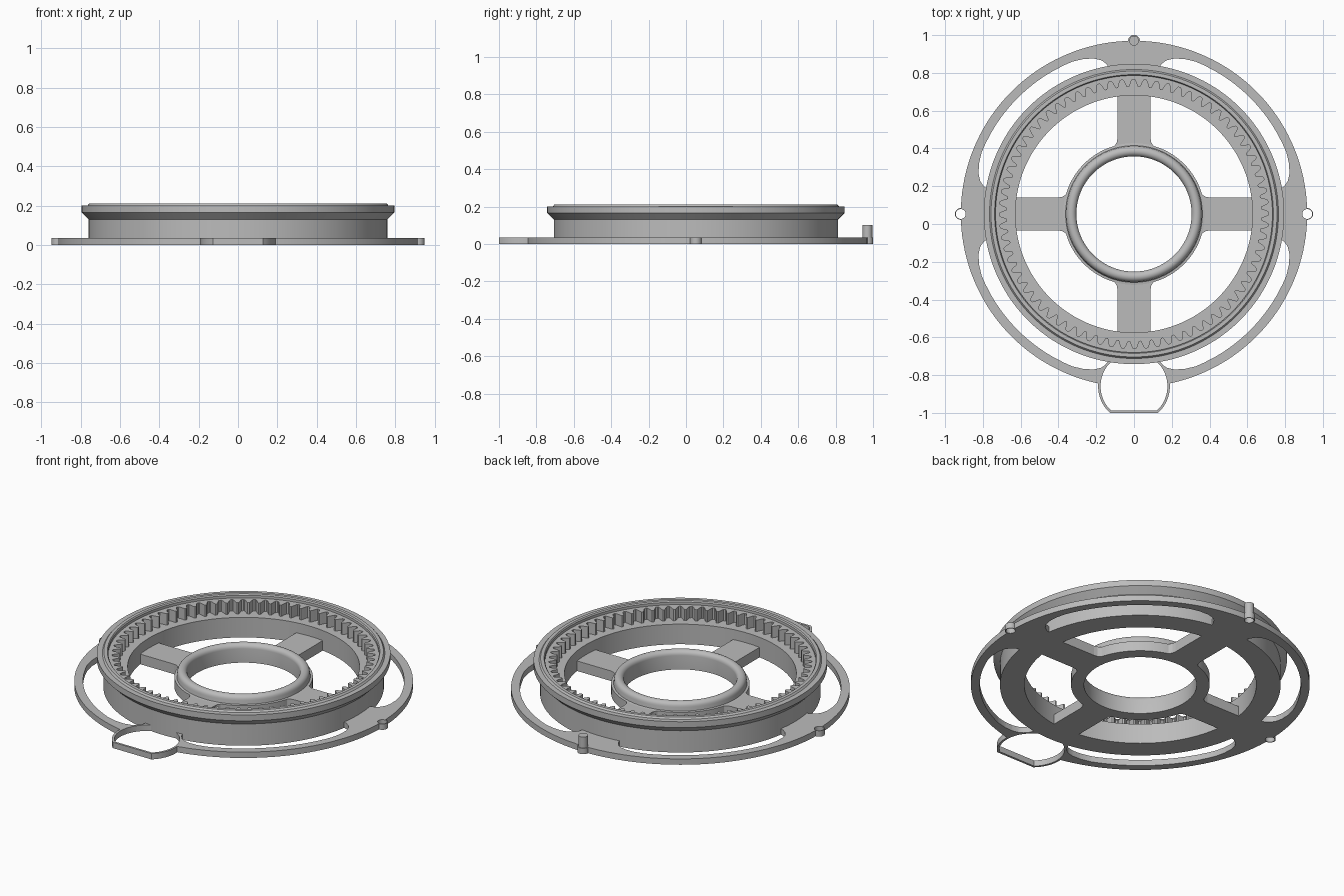
import bpy, bmesh, math
from math import sin, cos, pi, radians

CY = 0.053          # ring centre along y
SEG = 144
TEETH = 72

if "Cube" in bpy.data.objects:
    bpy.data.objects.remove(bpy.data.objects["Cube"], do_unlink=True)

grey = bpy.data.materials.new("plain grey")
grey.use_nodes = True
grey.diffuse_color = (0.5, 0.5, 0.5, 1)
grey.node_tree.nodes["Principled BSDF"].inputs["Base Color"].default_value = (0.5, 0.5, 0.5, 1)


def finish(bm, name):
    bmesh.ops.recalc_face_normals(bm, faces=bm.faces)
    mesh = bpy.data.meshes.new(name)
    bm.to_mesh(mesh)
    bm.free()
    mesh.materials.append(grey)
    obj = bpy.data.objects.new(name, mesh)
    bpy.context.collection.objects.link(obj)
    return obj


def activate(obj):
    bpy.ops.object.select_all(action="DESELECT")
    obj.select_set(True)
    bpy.context.view_layer.objects.active = obj


def smooth(obj):
    activate(obj)
    bpy.ops.object.shade_smooth_by_angle(angle=radians(30))


def sweep(name, sections):
    """Closed loop of equal closed cross-sections."""
    bm = bmesh.new()
    rings = [[bm.verts.new(co) for co in section] for section in sections]
    n = len(rings[0])
    for i, p in enumerate(rings):
        q = rings[(i + 1) % len(rings)]
        for j in range(n):
            k = (j + 1) % n
            bm.faces.new((p[j], q[j], q[k], p[k]))
    return finish(bm, name)


def spin(profile, a):
    return [(r * cos(a), r * sin(a) + CY, z) for r, z in profile]


def lathe(name, profile):
    return sweep(name, [spin(profile, 2 * pi * i / SEG) for i in range(SEG)])


def prism(name, outline, z0, z1):
    """Flat outline raised between two heights."""
    bm = bmesh.new()
    low = [bm.verts.new((x, y, z0)) for x, y in outline]
    high = [bm.verts.new((x, y, z1)) for x, y in outline]
    bm.faces.new(low[::-1])
    bm.faces.new(high)
    for i in range(len(low)):
        k = (i + 1) % len(low)
        bm.faces.new((low[i], low[k], high[k], high[i]))
    return finish(bm, name)


def combine(target, tool, operation):
    mod = target.modifiers.new(operation.lower(), "BOOLEAN")
    mod.operation, mod.solver, mod.object = operation, "EXACT", tool
    activate(target)
    bpy.ops.object.modifier_apply(modifier=mod.name)
    bpy.data.objects.remove(tool, do_unlink=True)


def circle(x, y, r, n=32):
    return [(x + r * cos(2 * pi * i / n), y + r * sin(2 * pi * i / n)) for i in range(n)]


def clipped_circle(r, y_flat):
    """Circle of the front loop, cut off straight at the front."""
    yc = -0.859
    half = math.acos((yc - y_flat) / r)
    return [(r * sin(a), yc - r * cos(a))
            for a in (half + (2 * pi - 2 * half) * i / 56 for i in range(57))]


# Base plate with four curved slots
base = lathe("base_plate", [(0.752, 0), (0.917, 0), (0.917, 0.035), (0.752, 0.035)])
slot_end = [(36, 0.735), (35.5, 0.78), (34.5, 0.81), (33, 0.832), (30.5, 0.85), (27, 0.863), (23, 0.87)]
arc = [(d, 0.87) for d in range(20, -21, -4)]
inner_arc = [(d, 0.735) for d in range(-30, 31, 6)]
slot = slot_end + arc + [(-d, r) for d, r in reversed(slot_end)] + inner_arc
for quarter in range(4):
    mid = 45 + 90 * quarter
    pts = [(r * cos(radians(mid + d)), r * sin(radians(mid + d)) + CY) for d, r in slot]
    combine(base, prism("slot_cutter", pts, -0.1, 0.1), "DIFFERENCE")

# Front loop and three pin lugs
combine(base, prism("front_loop", clipped_circle(0.19, -1.0), 0, 0.035), "UNION")
combine(base, prism("loop_cutter", clipped_circle(0.177, -0.987), -0.1, 0.1), "DIFFERENCE")
for a in (0, pi / 2, pi):
    x, y = 0.917 * cos(a), 0.917 * sin(a) + CY
    combine(base, prism("lug", circle(x, y, 0.031), 0, 0.035), "UNION")
    combine(base, prism("lug_cutter", circle(x, y, 0.026), -0.1, 0.1), "DIFFERENCE")
smooth(base)

# Main wall with flared lip, stepped rim and inner shelf
smooth(lathe("outer_wall", [
    (0.628, 0), (0.76, 0), (0.76, 0.13), (0.795, 0.165), (0.795, 0.2), (0.765, 0.2),
    (0.757, 0.21), (0.738, 0.21), (0.733, 0.203), (0.733, 0.12), (0.628, 0.12)]))

# Internal gear ring
tooth = [(0, 0.713), (0.17, 0.711), (0.27, 0.7), (0.4, 0.678), (0.47, 0.672),
         (0.63, 0.672), (0.7, 0.678), (0.83, 0.7), (0.93, 0.711)]
smooth(sweep("gear_teeth", [
    spin([(r, 0.115), (r, 0.188), (0.74, 0.188), (0.74, 0.115)], 2 * pi * (t + f) / TEETH)
    for t in range(TEETH) for f, r in tooth]))

# Hub with rounded top bead
bead = [(0.332 + 0.027 * cos(a), 0.083 + 0.027 * sin(a))
        for a in (pi * i / 10 for i in range(11))]
smooth(lathe("hub", [(0.305, 0), (0.375, 0), (0.375, 0.06), (0.362, 0.062)] + bead))

# Four spokes, flared where they meet the hub
side = [(0.35, 0.113), (0.365, 0.1), (0.38, 0.091), (0.4, 0.0875), (0.64, 0.0875)]
outline = side + [(x, -y) for x, y in reversed(side)]
for i in range(4):
    c, s = cos(i * pi / 2), sin(i * pi / 2)
    prism("spoke", [(x * c - y * s, x * s + y * c + CY) for x, y in outline], 0, 0.06)
